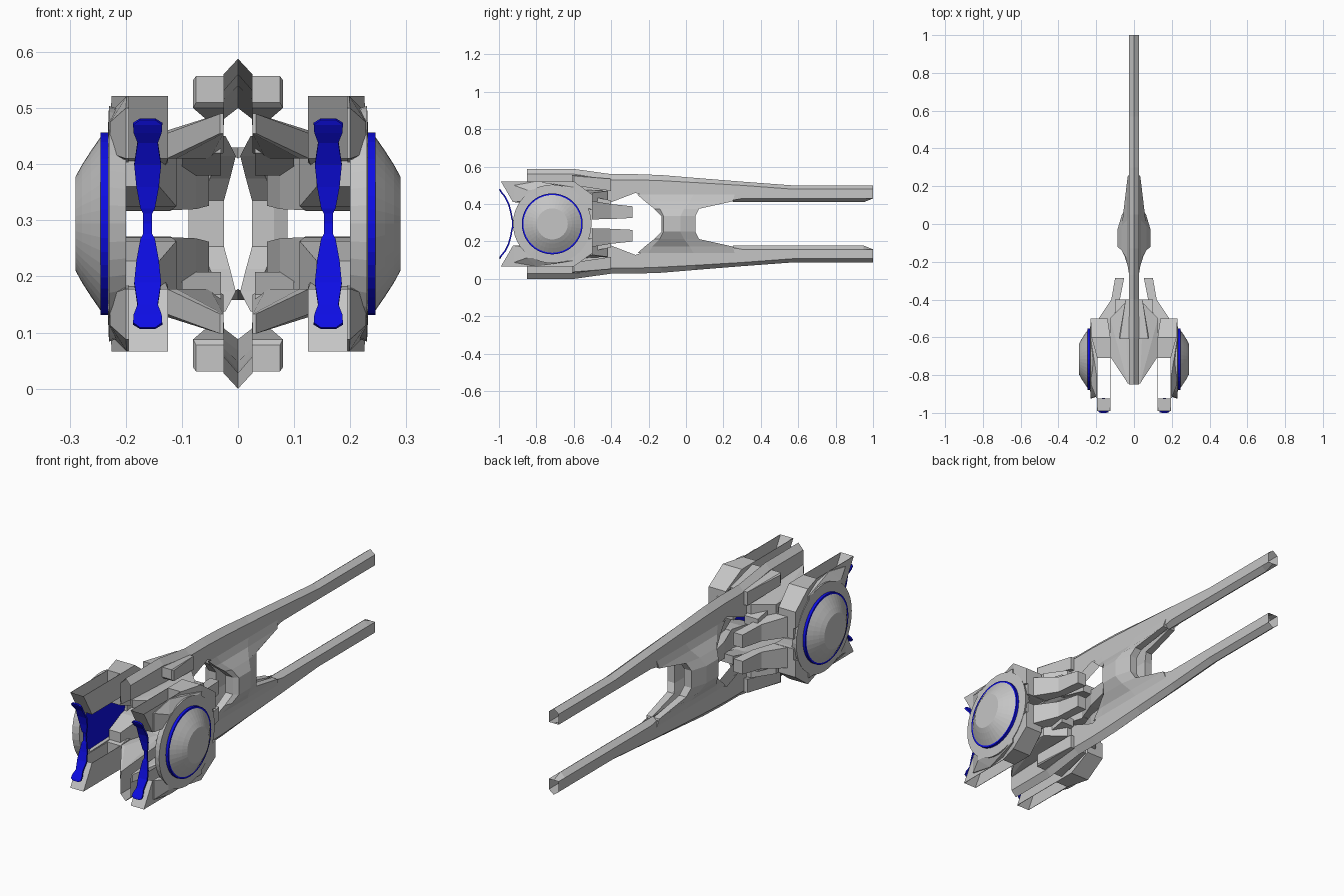
import bpy
import bmesh
import math
from mathutils import Vector

MIDDLE = .294  # height of the horizontal mirror plane

default_cube = bpy.data.objects.get("Cube")
if default_cube:
    bpy.data.objects.remove(default_cube, do_unlink=True)


def make_material(name, colour):
    material = bpy.data.materials.new(name)
    material.use_nodes = True
    material.diffuse_color = colour
    shader = next(n for n in material.node_tree.nodes if n.type == 'BSDF_PRINCIPLED')
    shader.inputs["Base Color"].default_value = colour
    return material


hull_grey = make_material("hull_grey", (.56, .56, .56, 1))
glow_blue = make_material("glow_blue", (.004, .004, .78, 1))


def finish(name, bm, material, mirror_x=True, mirror_z=True):
    """Turn a bmesh into an object mirrored about the ship's middle."""
    bmesh.ops.recalc_face_normals(bm, faces=bm.faces)
    mesh = bpy.data.meshes.new(name)
    bm.to_mesh(mesh)
    bm.free()
    mesh.materials.append(material)
    part = bpy.data.objects.new(name, mesh)
    part.location.z = MIDDLE
    bpy.context.collection.objects.link(part)
    mirror = part.modifiers.new("mirror", 'MIRROR')
    mirror.use_axis = (mirror_x, False, mirror_z)
    mirror.merge_threshold = .0005
    return part


def add_vert(bm, x, y, z):
    return bm.verts.new(Vector((x, y, z - MIDDLE)))


def loft(name, sections, material, closed=False, capped=False):
    """Skin a run of equally sized cross-sections."""
    bm = bmesh.new()
    rings = [[add_vert(bm, *point) for point in section] for section in sections]
    count = len(rings[0])
    for near, far in zip(rings, rings[1:]):
        for i in range(count if closed else count - 1):
            j = (i + 1) % count
            bm.faces.new((near[i], near[j], far[j], far[i]))
    if capped:
        bm.faces.new(rings[0])
        bm.faces.new(rings[-1])
    return finish(name, bm, material)


def taper(name, *ends):
    """Solid around rectangles given as (y, x range, z range)."""
    bm = bmesh.new()
    for y, xs, zs in ends:
        for x in xs:
            for z in zs:
                add_vert(bm, x, y, z)
    result = bmesh.ops.convex_hull(bm, input=bm.verts)
    spare = [v for v in result["geom_interior"] if isinstance(v, bmesh.types.BMVert)]
    bmesh.ops.delete(bm, geom=spare, context='VERTS')
    bmesh.ops.dissolve_limit(bm, angle_limit=.01, verts=bm.verts, edges=bm.edges)
    return finish(name, bm, hull_grey)


def turned(name, profile, material, centre_y=-.715, steps=40):
    """Spin an (x, radius) profile about the sideways axis of the drum."""
    bm = bmesh.new()
    verts = [bm.verts.new((x, centre_y + r, 0)) for x, r in profile]
    edges = [bm.edges.new(pair) for pair in zip(verts, verts[1:])]
    bmesh.ops.spin(bm, geom=verts + edges, cent=(0, centre_y, 0), axis=(1, 0, 0),
                   angle=math.tau, steps=steps, use_duplicate=False)
    bmesh.ops.remove_doubles(bm, verts=bm.verts, dist=.0005)
    return finish(name, bm, material, mirror_z=False)


# Long hollow spars: (y, ridge, eave, hem), a roofed channel open below
spar_line = [
    (-.85, .588, .56, .47), (-.6, .588, .56, .46), (-.4, .56, .53, .41),
    (-.27, .56, .53, .46), (-.13, .555, .525, .41), (.05, .54, .515, .38),
    (.3, .52, .5, .43), (.57, .5, .48, .43), (1, .5, .48, .43),
]
loft("spar", [[(0, y, ridge), (.026, y, eave), (.026, y, hem)]
              for y, ridge, eave, hem in spar_line], hull_grey)

# Folded floor closing the rear of each spar
loft("spar_floor", [[(.026, y, .43), (0, y, low)]
                    for y, low in ((.25, .41), (.95, .41), (1, .43))], hull_grey)

# Ring-shaped hub joining the two spars
hub_levels = [
    # z, inner x, outer x, front, shoulder, hip, back
    (MIDDLE, .025, .088, -.13, -.12, -.03, .05),
    (.335, .025, .088, -.13, -.12, -.03, .05),
    (.375, .014, .065, -.17, -.14, -.01, .07),
    (.415, .004, .038, -.22, -.18, .02, .25),
    (.45, .022, .027, -.26, -.2, .04, .26),
]
loft("hub", [[(inner, front, z), (outer * .6 + .011, front, z), (outer, shoulder, z),
              (outer, hip, z), (outer * .6 + .011, back, z), (inner, back, z)]
             for z, inner, outer, front, shoulder, hip, back in hub_levels],
     hull_grey, closed=True)

# Side blocks on the spars
taper("spar_block", (-.61, (.025, .075), (.51, .557)), (-.6, (.025, .08), (.5, .55)),
      (-.4, (.025, .045), (.47, .535)))

# Swept arms from spars to drums
taper("swept_arm", (-.845, (.026, .032), (.455, .49)), (-.7, (.11, .127), (.41, .455)),
      (-.5, (.05, .127), (.41, .46)), (-.42, (.026, .05), (.42, .47)))

# Drum housings behind the open front
taper("housing", (-.71, (.125, .195), (.41, .522)), (-.6, (.125, .225), (.4, .522)),
      (-.5, (.14, .23), (.37, .45)))
taper("housing_inner", (-.69, (.14, .2), (.36, .42)), (-.58, (.11, .21), (.325, .42)),
      (-.5, (.12, .22), (.317, .42)))
taper("housing_cheek", (-.92, (.195, .2), (.41, .5)), (-.85, (.197, .228), (.42, .475)),
      (-.8, (.195, .198), (.41, .522)), (-.6, (.195, .23), (.4, .49)))

# Rear prongs
taper("prong", (-.52, (.12, .2), (.318, .42)), (-.4, (.075, .12), (.32, .4)))
taper("prong_tip", (-.4, (.075, .12), (.32, .4)), (-.285, (.052, .1), (.326, .388)))
taper("prong_brace", (-.56, (.03, .1), (.42, .45)), (-.4, (.03, .1), (.38, .42)))

# Front claws: open frames with slanted front plates
loft("claw_walls", [[(x, -.7, .522), (x, -.99, .522), (x, -.925, .41), (x, -.7, .41)]
                    for x in (.125, .127)], hull_grey, closed=True, capped=True)
loft("claw_outer_walls", [[(x, -.7, .522), (x, -.99, .522), (x, -.925, .41), (x, -.7, .41)]
                          for x in (.193, .195)], hull_grey, closed=True, capped=True)
loft("claw_plate", [[(x, -.99, .522), (x, -.925, .41)] for x in (.125, .195)], hull_grey)

# Curved glowing blades on the claws: (z, y, half width)
blade_line = [
    (MIDDLE, -.925, .008), (.313, -.927, .008), (.322, -.93, .013), (.36, -.937, .02),
    (.4, -.948, .024), (.44, -.968, .018), (.458, -.983, .025), (.472, -.993, .026),
    (.48, -.996, .014),
]
blade = loft("glow_blade", [[(.161 - half, y, z), (.161 + half, y, z)]
                            for z, y, half in blade_line], glow_blue)
thickness = blade.modifiers.new("thickness", 'SOLIDIFY')
thickness.thickness = .008
thickness.offset = 0

# Round drums: rim, glowing disc and outer dome
turned("drum_rim", [(.2, .163), (.2, .2), (.23, .21), (.232, .163), (.2, .163)], hull_grey)
turned("glow_disc", [(.212, 0), (.212, .163), (.245, .163), (.245, 0)], glow_blue)
turned("drum_dome", [(.244, .156), (.262, .13), (.278, .105), (.29, .083), (.29, 0)],
       hull_grey)
